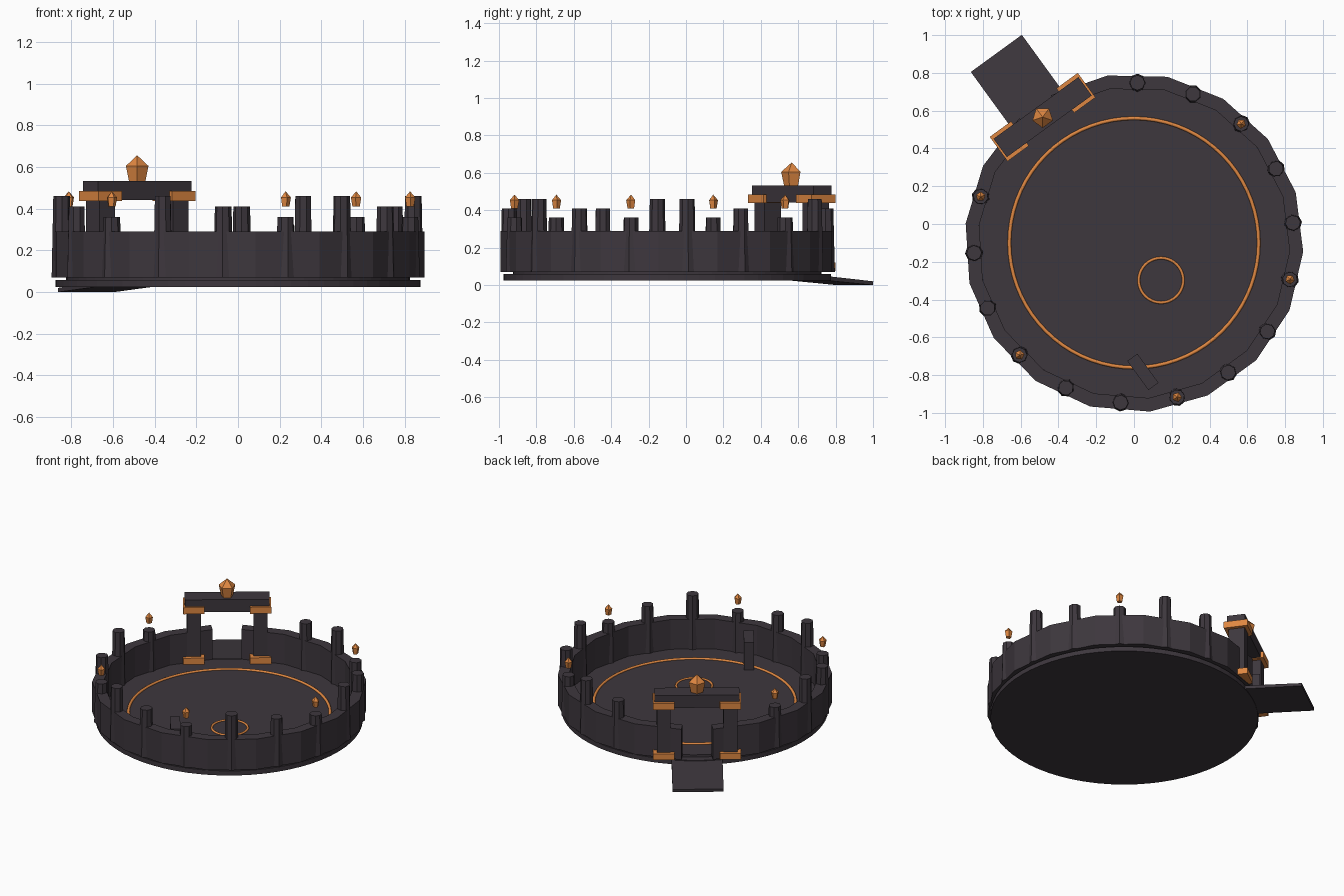
import bpy, bmesh
from math import radians, cos, sin, pi
from mathutils import Matrix, Vector

cube = bpy.data.objects.get("Cube")
if cube:
    bpy.data.objects.remove(cube, do_unlink=True)


def material(name, rgb):
    m = bpy.data.materials.new(name)
    m.use_nodes = True
    m.diffuse_color = (*rgb, 1)
    m.node_tree.nodes["Principled BSDF"].inputs["Base Color"].default_value = (*rgb, 1)
    return m


STONE = material("dark stone", (0.047, 0.038, 0.047))
BRONZE = material("bronze", (0.74, 0.245, 0.054))

CENTRE = Vector((0, -0.1, 0))
GATE = radians(126)            # direction of the gate seen from the centre
STEP = radians(20.4)           # angle of one wall panel
PANELS = 17


def finish(name, bm, mat, matrix=Matrix()):
    bmesh.ops.recalc_face_normals(bm, faces=bm.faces)
    mesh = bpy.data.meshes.new(name)
    bm.to_mesh(mesh)
    bm.free()
    mesh.materials.append(mat)
    ob = bpy.data.objects.new(name, mesh)
    ob.matrix_world = matrix
    bpy.context.collection.objects.link(ob)
    return ob


def polar(angle, r, z=0):
    return CENTRE + Vector((r * cos(angle), r * sin(angle), z))


def frame(angle, r, z=0):
    """Local x points outwards, local y runs along the wall."""
    return Matrix.Translation(polar(angle, r, z)) @ Matrix.Rotation(angle, 4, 'Z')


def box(name, mat, matrix, size, offset=(0, 0, 0)):
    bm = bmesh.new()
    bmesh.ops.create_cube(bm, size=1)
    bmesh.ops.scale(bm, vec=size, verts=bm.verts)
    bmesh.ops.translate(bm, vec=offset, verts=bm.verts)
    finish(name, bm, mat, matrix)


def lathe(name, mat, matrix, profile, sides, closed=False):
    """Spin (radius, height) points into a faceted solid or ring."""
    bm = bmesh.new()
    rings = [[bm.verts.new((r * cos(2 * pi * i / sides), r * sin(2 * pi * i / sides), z))
              for i in range(sides)] for r, z in profile]
    pairs = list(zip(rings, rings[1:] + rings[:1])) if closed else list(zip(rings, rings[1:]))
    for a, b in pairs:
        for i in range(sides):
            j = (i + 1) % sides
            bm.faces.new((a[i], a[j], b[j], b[i]))
    if not closed:
        bm.faces.new(rings[0])
        bm.faces.new(rings[-1])
    return finish(name, bm, mat, matrix)


def floor_ring(name, centre, radius, thick, sides):
    """Round-sectioned hoop half sunk into the floor."""
    section = [(radius + thick * cos(2 * pi * k / 14), thick * sin(2 * pi * k / 14))
               for k in range(14)]
    ob = lathe(name, BRONZE, Matrix.Translation(centre), section, sides, True)
    ob.data.shade_smooth()


def lantern(name, matrix, r, h):
    lathe(name, BRONZE, matrix, [(r * 0.72, 0), (r, h * 0.6), (r * 0.02, h)], 5)


# Floor
origin = Matrix.Translation(CENTRE)
lathe("base_disc", STONE, origin, [(0.875, 0.025), (0.875, 0.058)], 64)
lathe("arena_floor", STONE, origin, [(0.825, 0.056), (0.825, 0.075)], 64)
floor_ring("outer_floor_ring", CENTRE + Vector((0, 0, 0.077)), 0.66, 0.0095, 72)
floor_ring("small_floor_ring", Vector((0.143, -0.298, 0.077)), 0.118, 0.0075, 40)

# Faceted wall, open at the gate
start = GATE + (2 * pi - PANELS * STEP) / 2
bm = bmesh.new()
loops = []
for i in range(PANELS + 1):
    a = start + i * STEP
    loops.append([bm.verts.new(polar(a, r, z))
                  for r, z in ((0.825, 0.07), (0.897, 0.07), (0.897, 0.29), (0.825, 0.29))])
for p, q in zip(loops, loops[1:]):
    for k in range(4):
        n = (k + 1) % 4
        bm.faces.new((p[k], q[k], q[n], p[n]))
bm.faces.new(loops[0])
bm.faces.new(loops[-1])
finish("arena_wall", bm, STONE)

# Posts in three heights, lanterns over the short ones
heights = (0.41, 0.36, 0.46)
for i in range(1, PANELS - 1):
    a = start + (i + 0.5) * STEP
    if i % 3 == 1:
        lantern(f"post_lantern_{i}", frame(a, 0.848, 0.41), 0.026, 0.073)
    lathe(f"wall_post_{i}", STONE, frame(a, 0.848),
          [(0.048, 0.07), (0.04, heights[i % 3])], 8)

# Gate
gate = frame(GATE, 0.823)
for side, label in ((-1, "right"), (1, "left")):
    y = side * 0.218
    box(f"gate_pillar_{label}", STONE, gate, (0.11, 0.09, 0.38), (0, y, 0.265))
    box(f"gate_base_{label}", BRONZE, gate, (0.16, 0.14, 0.045), (0, y, 0.097))
    box(f"gate_capital_{label}", BRONZE, gate, (0.16, 0.14, 0.047), (0, y, 0.461))
box("gate_lintel", STONE, gate, (0.12, 0.555, 0.09), (0, 0, 0.487))
lantern("gate_lantern", frame(GATE, 0.823, 0.53), 0.057, 0.125)

# Entrance ramp
bm = bmesh.new()
section = ((0.8, 0.035), (1.238, 0), (1.24, 0.02), (0.8, 0.06))
sides = [[bm.verts.new((x, y, z)) for x, z in section] for y in (-0.167, 0.167)]
for s in sides:
    bm.faces.new(s)
for k in range(4):
    n = (k + 1) % 4
    bm.faces.new((sides[0][k], sides[0][n], sides[1][n], sides[1][k]))
finish("entrance_ramp", bm, STONE, frame(GATE, 0))

# Standing block opposite the gate
block = Matrix.Translation((0.047, -0.783, 0.172)) @ Matrix.Rotation(GATE, 4, 'Z')
box("standing_block", STONE, block, (0.19, 0.066, 0.2))
